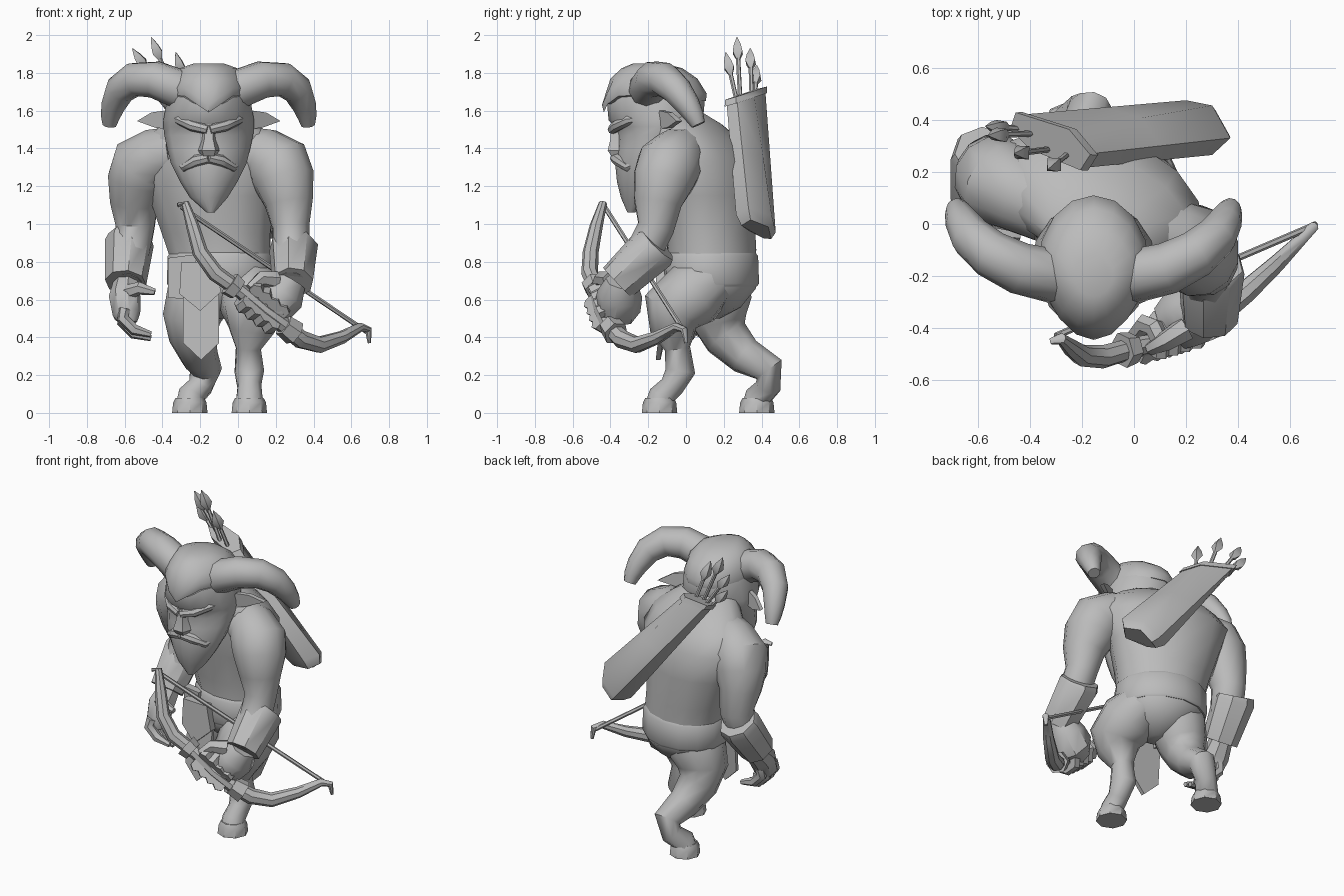
import bpy, bmesh, math
from mathutils import Vector

stone = bpy.data.materials.new("plain grey")
stone.diffuse_color = (0.5, 0.5, 0.5, 1)
MID = -0.155          # mirror line of the head
YAW = math.radians(-18)  # twist of the torso


def finish(name, bm):
    bmesh.ops.recalc_face_normals(bm, faces=bm.faces)
    me = bpy.data.meshes.new(name)
    bm.to_mesh(me)
    bm.free()
    me.materials.append(stone)
    ob = bpy.data.objects.new(name, me)
    bpy.context.collection.objects.link(ob)
    return ob


def loft(name, rings):
    """Skin a list of equal-length point rings and cap both ends."""
    bm = bmesh.new()
    vs = [[bm.verts.new(p) for p in r] for r in rings]
    n = len(vs[0])
    for a, b in zip(vs, vs[1:]):
        for i in range(n):
            j = (i + 1) % n
            bm.faces.new((a[i], a[j], b[j], b[i]))
    bm.faces.new(vs[0])
    bm.faces.new(vs[-1])
    return finish(name, bm)


def ellipse(cx, cy, z, a, b, yaw=0.0, n=14, taper=0.0):
    """Horizontal ring; taper narrows its front half."""
    out = []
    for i in range(n):
        t = 2 * math.pi * i / n
        u, v = a * math.cos(t) * (1 + taper * min(0, math.sin(t))), b * math.sin(t)
        out.append(Vector((cx + u * math.cos(yaw) - v * math.sin(yaw),
                           cy + u * math.sin(yaw) + v * math.cos(yaw), z)))
    return out


def tube(name, pts, n=10):
    """Round tube through (x, y, z, radius) points."""
    c = [Vector(p[:3]) for p in pts]
    rings, old, side = [], None, None
    for i, p in enumerate(pts):
        d = (c[min(i + 1, len(c) - 1)] - c[max(i - 1, 0)]).normalized()
        if old is None:
            side = d.orthogonal().normalized()
        else:
            side = old.rotation_difference(d) @ side
        old, up = d, d.cross(side)
        rings.append([c[i] + p[3] * (math.cos(2 * math.pi * k / n) * side +
                                     math.sin(2 * math.pi * k / n) * up) for k in range(n)])
    return loft(name, rings)


def plate(name, outline, depth=0.025):
    """Closed outline in 3D, thickened along y."""
    return loft(name, [[Vector(p) for p in outline],
                       [Vector(p) + Vector((0, depth, 0)) for p in outline]])


def flip(pts):
    return [(2 * MID - p[0],) + tuple(p[1:]) for p in pts]


def pair(name, pts, n=10, make=tube):
    make(name + "_left", pts, n)
    make(name + "_right", flip(pts), n)


# torso: twisted stack of ellipses
loft("torso", [ellipse(x, y, z, a, b, YAW) for x, y, z, a, b in [
    (-.07, .12, .50, .05, .06), (-.08, .13, .56, .17, .16), (-.09, .135, .66, .27, .235),
    (-.09, .14, .80, .27, .23), (-.115, .13, .95, .30, .235), (-.14, .12, 1.15, .35, .25),
    (-.145, .10, 1.33, .42, .25), (-.145, .06, 1.45, .37, .205), (-.15, .01, 1.53, .26, .17),
    (-.155, -.05, 1.60, .15, .12)]])

# belt
loft("belt", [ellipse(-.095, .135, z, a, b, YAW) for z, a, b in [
    (.67, .28, .24), (.685, .29, .25), (.83, .285, .245), (.85, .27, .23)]])

# hanging front shield, side flap and loincloth
plate("belt_shield", [(-.30, -.15, .80), (-.12, -.16, .80), (-.09, -.16, .64),
                      (-.20, -.18, .54), (-.31, -.15, .63)], .05)
plate("belt_flap", [(-.37, -.04, .82), (-.22, -.10, .84), (-.24, -.10, .60), (-.37, -.04, .61)], .05)
plate("loincloth", [(-.29, -.12, .66), (-.10, -.13, .66), (-.10, -.15, .37),
                    (-.195, -.16, .28), (-.29, -.14, .37)])

# legs with hooves
tube("front_leg", [(.04, .16, .72, .13), (.07, .04, .63, .18), (.08, -.07, .54, .17),
                   (.07, -.065, .44, .125), (.055, -.045, .34, .068), (.06, -.03, .22, .08),
                   (.06, -.075, .14, .065), (.06, -.13, .09, .07), (.06, -.14, .03, .08)])
tube("back_leg", [(-.17, .17, .74, .15), (-.20, .17, .62, .18), (-.245, .17, .50, .155),
                  (-.24, .215, .40, .125), (-.205, .315, .30, .10), (-.17, .44, .23, .085),
                  (-.20, .435, .14, .068), (-.25, .385, .09, .072), (-.255, .375, .03, .08)])
for name, x, y in (("front_hoof", .06, -.14), ("back_hoof", -.255, .375)):
    loft(name, [ellipse(x, y, z, r, r, 0, 8) for z, r in ((0, .094), (.055, .088), (.08, .075))])

# arms
tube("left_arm", [(.02, .0, 1.38, .14), (.14, -.05, 1.36, .15), (.215, -.09, 1.31, .175),
                  (.245, -.12, 1.23, .165), (.27, -.15, 1.11, .13), (.28, -.16, .98, .10),
                  (.285, -.24, .82, .10), (.28, -.36, .69, .08)], 12)
tube("right_arm", [(-.32, .06, 1.38, .14), (-.43, .11, 1.36, .15), (-.505, .15, 1.31, .175),
                   (-.53, .18, 1.23, .165), (-.55, .21, 1.11, .13), (-.545, .24, .98, .105),
                   (-.57, .19, .82, .10), (-.59, .10, .69, .08)], 12)

# flared bracers
tube("left_bracer", [(.30, -.15, .895, .12), (.295, -.17, .875, .132), (.29, -.365, .69, .11)], 8)
tube("right_bracer", [(-.57, .27, .925, .12), (-.575, .255, .90, .13), (-.595, .10, .69, .11)], 8)

# relaxed hand
tube("right_palm", [(-.59, .12, .69, .07), (-.60, .05, .61, .085), (-.59, .00, .52, .075),
                    (-.57, -.01, .47, .04)], 8)
for i in range(4):
    y, z = -.065 + .045 * i, .02 * abs(i - 1.5)
    tube("right_finger_%d" % i, [(-.60, y + .01, .55, .032), (-.61, y, .47 + z, .033),
                                 (-.55, y, .41 + z, .03), (-.46, y, .385 + z, .016)], 6)
tube("right_thumb", [(-.58, .01, .64, .04), (-.52, -.04, .66, .035), (-.44, -.05, .64, .018)], 6)

# bow and string
tube("bow", [(-.32, -.45, 1.10, .012), (-.28, -.44, 1.11, .022), (-.24, -.475, .99, .035),
             (-.20, -.505, .85, .042), (-.12, -.51, .74, .045), (.02, -.47, .64, .04),
             (.14, -.45, .54, .036), (.26, -.40, .45, .045), (.33, -.34, .39, .05),
             (.43, -.26, .36, .045), (.55, -.15, .40, .035), (.65, -.05, .455, .024),
             (.69, -.01, .44, .02), (.695, .0, .37, .01)], 8)
tube("bow_string", [(-.30, -.43, 1.09, .013), (.68, -.01, .43, .013)], 6)
tube("upper_grip_collar", [(-.045, -.485, .685, .07), (.0, -.475, .65, .06)], 6)
tube("lower_grip_collar", [(.24, -.405, .465, .06), (.30, -.37, .42, .07)], 6)

# fist curled around the grip
tube("left_palm", [(.28, -.34, .70, .085), (.24, -.35, .63, .12), (.18, -.36, .57, .125),
                   (.11, -.39, .56, .08)], 8)
axis = Vector((.24, .07, -.19)).normalized()
u = axis.cross(Vector((0, 0, 1))).normalized()
v = u.cross(axis)
for i in range(4):
    c = Vector((.06, -.45, .615)) + axis * (.06 * i)
    loop = [c + .07 * (math.cos(a) * u + math.sin(a) * v)
            for a in [math.radians(k) for k in range(30, 331, 50)]]
    tube("left_finger_%d" % i, [(*p, .038) for p in loop], 6)
tube("left_thumb", [(.20, -.40, .70, .05), (.12, -.45, .71, .04), (.06, -.48, .66, .025)], 6)

# head and beard: (z, half width, front y, back y)
loft("head", [ellipse(MID if z > 1.1 else -.145, (f + b) / 2, z, w, (b - f) / 2, 0, 16, .2)
              for z, w, f, b in [
    (1.06, .02, -.31, -.27), (1.14, .10, -.345, -.19), (1.22, .15, -.365, -.13),
    (1.32, .20, -.375, -.08), (1.40, .22, -.365, -.02), (1.47, .235, -.362, .04),
    (1.515, .24, -.375, .07), (1.55, .24, -.41, .09), (1.66, .22, -.42, .10),
    (1.75, .195, -.385, .06), (1.81, .15, -.33, -.02)]])

# hair cap with a point over the brow
cap = []
for z, w, f, b in [(1.65, .21, -.435, .105), (1.69, .215, -.445, .11), (1.77, .195, -.40, .06),
                   (1.825, .15, -.34, -.02), (1.85, .08, -.28, -.12)]:
    ring = ellipse(MID, (f + b) / 2, z, w, (b - f) / 2, 0, 16, .2)
    if z < 1.7:
        for p in ring:
            front = max(0, 1 - abs(p.x - MID) / .13) if p.y < -.2 else 0
            p.z += (.03 if p.y < -.2 else 0) - .09 * front
    cap.append(ring)
loft("hair_cap", cap)

# brows, moustache and nose
pair("brow", [(-.15, -.39, 1.50, .026), (-.07, -.365, 1.52, .030), (-.005, -.30, 1.55, .028),
              (.04, -.22, 1.56, .012)], 8)
pair("moustache", [(-.155, -.375, 1.35, .028), (-.09, -.355, 1.335, .032),
                   (-.03, -.305, 1.30, .026), (.02, -.24, 1.33, .008)], 8)
loft("nose", [[Vector((MID + s * w, y, z)) for s, y in ((-1, -.33), (-.55, f), (.55, f), (1, -.33))]
              for z, w, f in ((1.53, .035, -.395), (1.45, .042, -.40), (1.39, .065, -.415),
                              (1.36, .05, -.395))])

# curled horns with blunt ends
pair("horn", [(-.07, -.19, 1.68, .10), (.0, -.20, 1.715, .105), (.13, -.17, 1.765, .10),
              (.24, -.115, 1.765, .092), (.315, -.05, 1.71, .082), (.35, .01, 1.63, .066),
              (.365, .045, 1.57, .052), (.37, .065, 1.525, .038)])

# leaf-shaped ears
for side, f in (("left", lambda p: p), ("right", flip)):
    plate("ear_" + side, f([(.04, -.16, 1.50), (.08, -.14, 1.60), (.15, -.10, 1.59),
                            (.225, -.05, 1.545), (.13, -.10, 1.51)]), .03)

# quiver: slanted tube across the back
top = [Vector(p) for p in ((-.43, .42, 1.705), (-.45, .36, 1.69), (-.38, .29, 1.665),
                           (-.20, .215, 1.64), (-.165, .27, 1.655), (-.24, .36, 1.685))]
low = [Vector(p) for p in ((.20, .475, .955), (.11, .42, .96), (.12, .32, 1.01),
                           (.30, .265, 1.05), (.37, .33, 1.09), (.30, .455, 1.04))]


def scaled(ring, k, shift=(0, 0, 0)):
    mid = sum(ring, Vector()) / len(ring)
    return [mid + (p - mid) * k + Vector(shift) for p in ring]


loft("quiver", [top, [a.lerp(b, .5) for a, b in zip(top, low)], low,
                scaled(low, .75, (.03, 0, -.05))])
loft("quiver_rim", [scaled(top, 1.08, (-.015, 0, .02)), scaled(top, 1.1, (.012, 0, -.015))])

# arrows with pointed heads
for i, (base, tip) in enumerate([((-.30, .29, 1.6), (-.46, .27, 1.99)),
                                 ((-.33, .35, 1.6), (-.56, .34, 1.93)),
                                 ((-.24, .28, 1.6), (-.33, .21, 1.91)),
                                 ((-.36, .36, 1.6), (-.57, .375, 1.84))]):
    b, t = Vector(base), Vector(tip)
    d = (t - b).normalized()
    tube("arrow_shaft_%d" % i, [(*b, .012), (*(t - d * .06), .012)], 6)
    tube("arrow_head_%d" % i, [(*(t - d * k), r) for k, r in
                               ((.13, .012), (.09, .036), (.05, .026), (0, .002))], 4)

# smooth shading that keeps hard edges
for ob in bpy.data.objects:
    ob.select_set(True)
    bpy.context.view_layer.objects.active = ob
bpy.ops.object.shade_smooth_by_angle(angle=math.radians(42))
